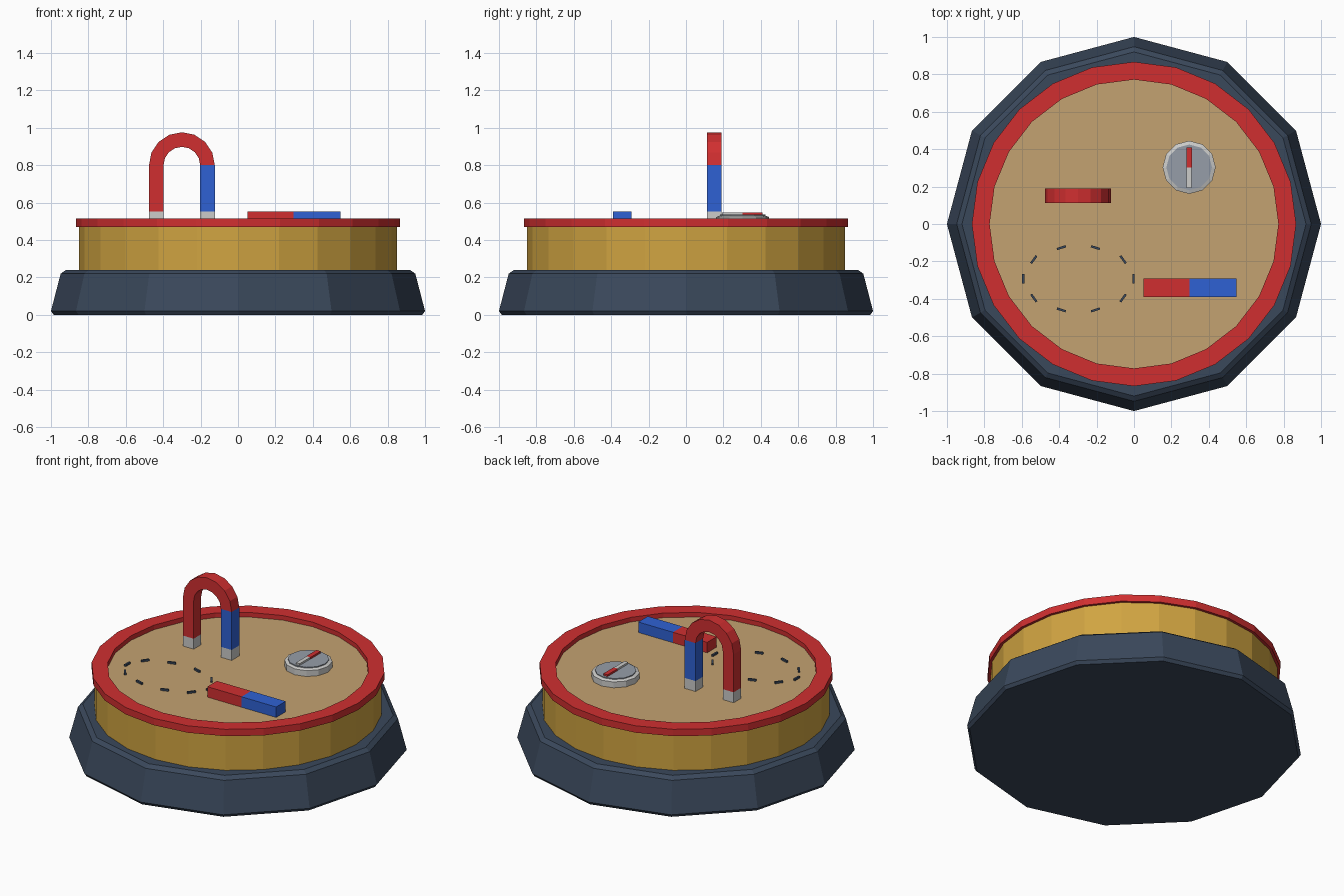
import bpy, bmesh, math
from mathutils import Matrix, Vector

if "Cube" in bpy.data.objects:
    bpy.data.objects.remove(bpy.data.objects["Cube"])


def material(name, r, g, b):
    def lin(c):
        c /= 255
        return c / 12.92 if c <= 0.04045 else ((c + 0.055) / 1.055) ** 2.4
    m = bpy.data.materials.new(name)
    m.diffuse_color = (lin(r), lin(g), lin(b), 1)
    m.use_nodes = True
    m.node_tree.nodes["Principled BSDF"].inputs["Base Color"].default_value = m.diffuse_color
    return m


SLATE = material("slate", 58, 72, 91)
GOLD = material("gold", 208, 164, 65)
RED = material("red", 208, 47, 48)
TAN = material("tan", 196, 162, 113)
BLUE = material("blue", 47, 97, 212)
SILVER = material("silver", 204, 204, 202)
GREY = material("dial grey", 150, 158, 169)


def finish(name, bm, mat):
    bmesh.ops.recalc_face_normals(bm, faces=bm.faces)
    me = bpy.data.meshes.new(name)
    bm.to_mesh(me)
    bm.free()
    me.materials.append(mat)
    ob = bpy.data.objects.new(name, me)
    bpy.context.collection.objects.link(ob)
    return ob


def lathe(name, profile, sides, mat, centre=(0, 0), closed=False):
    """Revolve (radius, z) points; open profiles get capped ends."""
    bm = bmesh.new()
    rings = []
    for r, z in profile:
        rings.append([bm.verts.new((centre[0] + r * math.cos(2 * math.pi * i / sides),
                                    centre[1] + r * math.sin(2 * math.pi * i / sides), z))
                      for i in range(sides)])
    pairs = list(zip(rings, rings[1:]))
    if closed:
        pairs.append((rings[-1], rings[0]))
    else:
        bm.faces.new(rings[0])
        bm.faces.new(rings[-1])
    for a, b in pairs:
        for i in range(sides):
            j = (i + 1) % sides
            bm.faces.new((a[i], a[j], b[j], b[i]))
    return finish(name, bm, mat)


def box(name, lo, hi, mat, angle=0):
    lo, hi = Vector(lo), Vector(hi)
    bm = bmesh.new()
    m = (Matrix.Translation((lo + hi) / 2) @ Matrix.Rotation(angle, 4, 'Z')
         @ Matrix.Diagonal((*(hi - lo), 1)))
    bmesh.ops.create_cube(bm, size=1, matrix=m)
    return finish(name, bm, mat)


FLOOR = 0.485

# Stand, drum and rim
lathe("base", [(0.985, 0), (1, 0.02), (0.948, 0.22), (0.92, 0.24)], 12, SLATE)
lathe("drum_wall", [(0.85, 0.23), (0.85, 0.475)], 24, GOLD)
lathe("table_top", [(0.79, 0.46), (0.79, FLOOR)], 24, TAN)
lathe("rim", [(0.867, 0.47), (0.867, 0.515), (0.772, 0.515), (0.772, 0.47)], 24, RED, closed=True)

# Horseshoe magnet: arch, two legs, silver tips
CX, Y0, Y1, SPRING, TIP = -0.3, 0.112, 0.19, 0.8, 0.553
R_OUT, R_IN = 0.176, 0.098
bm = bmesh.new()
sections = []
for i in range(9):
    a = math.pi * i / 8
    sections.append([bm.verts.new((CX + r * math.cos(a), y, SPRING + r * math.sin(a)))
                     for r, y in ((R_OUT, Y0), (R_OUT, Y1), (R_IN, Y1), (R_IN, Y0))])
for a, b in zip(sections, sections[1:]):
    for k in range(4):
        n = (k + 1) % 4
        bm.faces.new((a[k], a[n], b[n], b[k]))
bm.faces.new(sections[0])
bm.faces.new(sections[-1])
finish("horseshoe_arch", bm, RED)
for side, x0, x1, mat in (("left", CX - R_OUT, CX - R_IN, RED),
                          ("right", CX + R_IN, CX + R_OUT, BLUE)):
    box("horseshoe_leg_" + side, (x0, Y0, TIP), (x1, Y1, SPRING), mat)
    box("horseshoe_tip_" + side, (x0, Y0, FLOOR), (x1, Y1, TIP), SILVER)

# Bar magnet
box("bar_red_half", (0.052, -0.39, FLOOR), (0.298, -0.292, 0.553), RED)
box("bar_blue_half", (0.298, -0.39, FLOOR), (0.548, -0.292, 0.553), BLUE)

# Compass
C = (0.295, 0.303)
lathe("compass_case", [(0.142, FLOOR), (0.142, 0.523), (0.122, 0.53)], 12, SILVER, C)
lathe("compass_dial", [(0.122, 0.525), (0.122, 0.536)], 12, GREY, C)
box("needle_north", (C[0] - 0.015, C[1], 0.536), (C[0] + 0.015, C[1] + 0.105, 0.548), RED)
box("needle_south", (C[0] - 0.013, C[1] - 0.11, 0.536), (C[0] + 0.013, C[1], 0.548), SILVER)

# Dashed field line: ten small strips around an ellipse
for i in range(10):
    a = 2 * math.pi * i / 10
    x, y = -0.297 + 0.295 * math.cos(a), -0.293 + 0.175 * math.sin(a)
    box("field_dash", (x - 0.006, y - 0.025, FLOOR - 0.005), (x + 0.006, y + 0.025, FLOOR + 0.012), SLATE, a)
